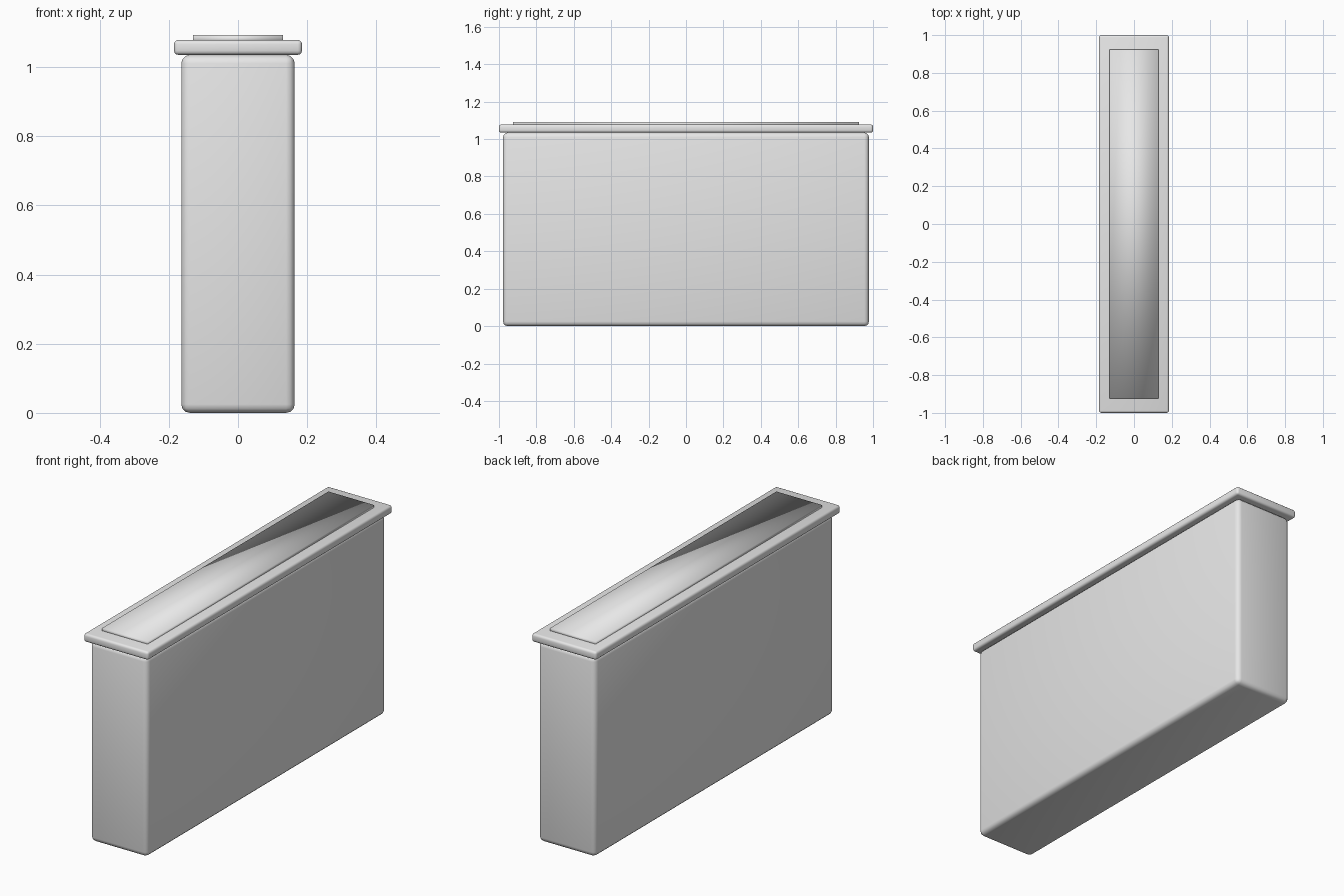
import bpy
import bmesh

# Remove the default cube
cube = bpy.data.objects.get("Cube")
if cube:
    bpy.data.objects.remove(cube, do_unlink=True)

# Single plain material
GREY = (0.8, 0.8, 0.8, 1.0)
grey = bpy.data.materials.new("light_grey")
grey.use_nodes = True
grey.diffuse_color = GREY
grey.node_tree.nodes["Principled BSDF"].inputs["Base Color"].default_value = GREY


def smooth_box(name, width, depth, bottom, top, bevel=0.0, segments=3):
    """Softly shaded box centred on x and y, with optional rounded edges."""
    bm = bmesh.new()
    bmesh.ops.create_cube(bm, size=1)
    bmesh.ops.scale(bm, vec=(width, depth, top - bottom), verts=bm.verts)
    bmesh.ops.translate(bm, vec=(0, 0, (top + bottom) / 2), verts=bm.verts)
    for face in bm.faces:
        face.smooth = True
    mesh = bpy.data.meshes.new(name)
    bm.to_mesh(mesh)
    bm.free()
    mesh.materials.append(grey)
    obj = bpy.data.objects.new(name, mesh)
    bpy.context.collection.objects.link(obj)
    if bevel:
        mod = obj.modifiers.new("rounded_edges", 'BEVEL')
        mod.width = bevel
        mod.segments = segments
        mod.limit_method = 'NONE'
    return obj


# Tall narrow container, overhanging rim, and thin raised panel on top
smooth_box("container_body", 0.328, 1.956, 0.0, 1.035, bevel=0.025)
smooth_box("top_rim", 0.37, 2.0, 1.035, 1.078, bevel=0.012)
smooth_box("top_panel", 0.26, 1.85, 1.07, 1.092)
